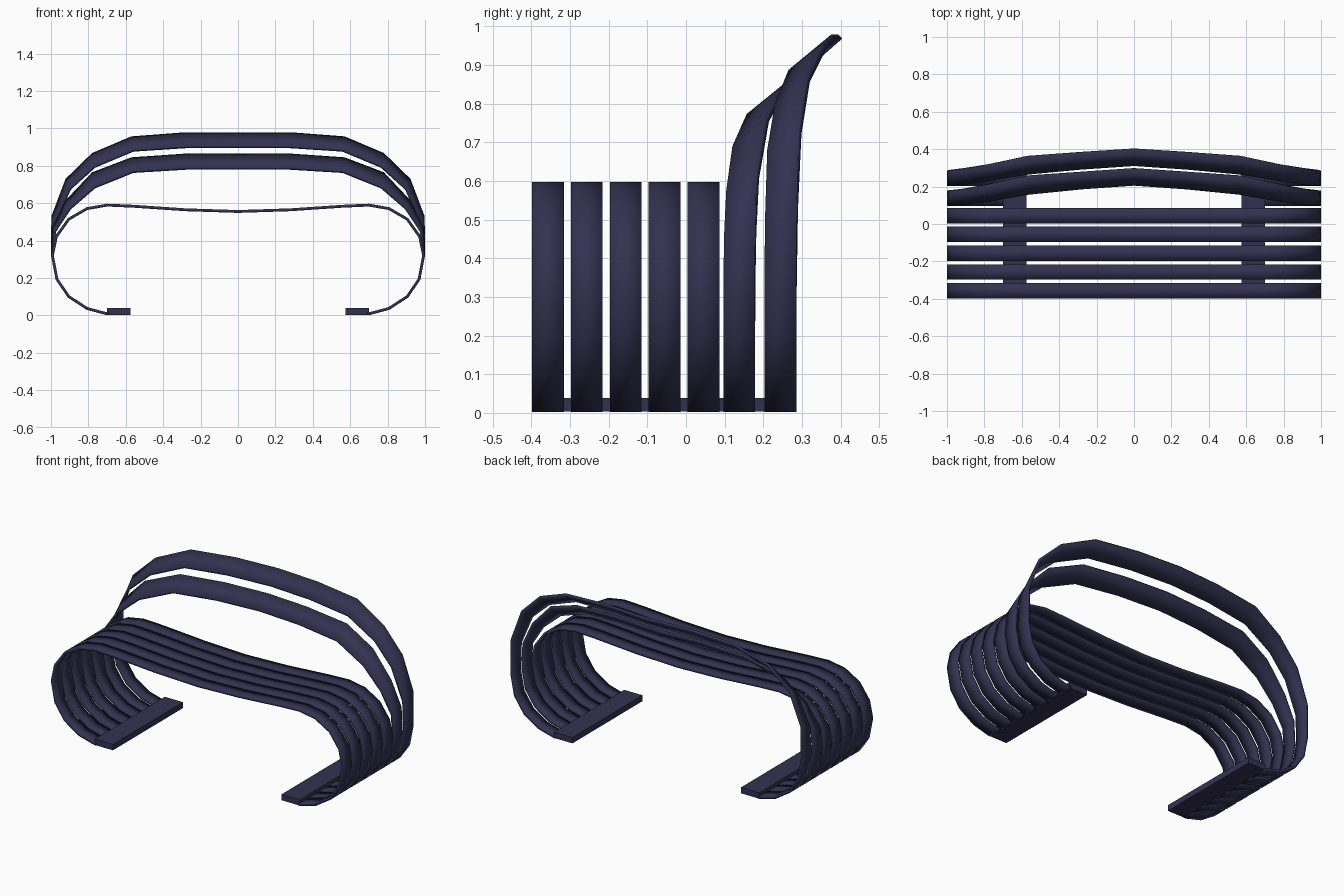
import bpy, bmesh

if "Cube" in bpy.data.objects:
    bpy.data.objects.remove(bpy.data.objects["Cube"])

navy = bpy.data.materials.new("dark navy")
navy.diffuse_color = (0.033, 0.031, 0.08, 1)
navy.use_nodes = True
navy.node_tree.nodes["Principled BSDF"].inputs["Base Color"].default_value = navy.diffuse_color


def finish(name, bm, angle=0.7):
    me = bpy.data.meshes.new(name)
    bm.to_mesh(me)
    bm.free()
    me.materials.append(navy)
    ob = bpy.data.objects.new(name, me)
    bpy.context.collection.objects.link(ob)
    bpy.ops.object.select_all(action='DESELECT')
    ob.select_set(True)
    bpy.context.view_layer.objects.active = ob
    bpy.ops.object.shade_smooth_by_angle(angle=angle)
    return ob


def ribbon(name, front, back):
    """Bent strip from right-half edge paths, mirrored to the left."""
    full = lambda p: p + [(-x, y, z) for x, y, z in reversed(p[:-1])]
    bm = bmesh.new()
    f = [bm.verts.new(c) for c in full(front)]
    b = [bm.verts.new(c) for c in full(back)]
    for i in range(len(f) - 1):
        bm.faces.new((f[i], b[i], b[i + 1], f[i + 1]))
    ob = finish(name, bm)
    s = ob.modifiers.new("thickness", 'SOLIDIFY')
    s.thickness = 0.015
    s.offset = -1
    s.use_even_offset = True


# shared outer leg profile (x, z), then the sagging seat top
leg = [(0.69, 0.002), (0.705, 0.002), (0.81, 0.03), (0.91, 0.095), (0.975, 0.19), (1.0, 0.32)]
seat = leg + [(0.978, 0.425), (0.91, 0.52), (0.81, 0.578), (0.70, 0.597),
              (0.56, 0.591), (0.28, 0.572), (0.0, 0.563)]

# seat slats
for i in range(5):
    y = -0.398 + 0.1005 * i
    ribbon(f"seat_slat_{i + 1}", [(x, y, z) for x, z in seat],
           [(x, y + 0.082, z) for x, z in seat])

# backrest slats: twist backwards as they rise
ribbon("lower_back_slat",
       [(x, 0.097, z) for x, z in leg] +
       [(0.988, 0.098, 0.45), (0.905, 0.104, 0.575), (0.77, 0.12, 0.69),
        (0.56, 0.157, 0.773), (0.28, 0.185, 0.79), (0, 0.205, 0.79)],
       [(x, 0.179, z) for x, z in leg] +
       [(0.992, 0.179, 0.47), (0.922, 0.182, 0.615), (0.78, 0.205, 0.765),
        (0.57, 0.25, 0.845), (0.28, 0.27, 0.865), (0, 0.289, 0.865)])
ribbon("upper_back_slat",
       [(x, 0.203, z) for x, z in leg] +
       [(0.992, 0.204, 0.49), (0.905, 0.21, 0.68), (0.77, 0.23, 0.80),
        (0.56, 0.265, 0.887), (0.28, 0.291, 0.905), (0, 0.31, 0.905)],
       [(x, 0.286, z) for x, z in leg] +
       [(0.998, 0.286, 0.53), (0.922, 0.291, 0.73), (0.78, 0.311, 0.868),
        (0.57, 0.355, 0.957), (0.28, 0.376, 0.979), (0, 0.394, 0.979)])

# foot bars joining the slat ends
for side, s in (("right", 1), ("left", -1)):
    bm = bmesh.new()
    bmesh.ops.create_cube(bm, size=1)
    for v in bm.verts:
        v.co = (s * 0.638 + v.co.x * 0.125, -0.056 + v.co.y * 0.684, 0.021 + v.co.z * 0.036)
    finish(side + "_foot_bar", bm)
